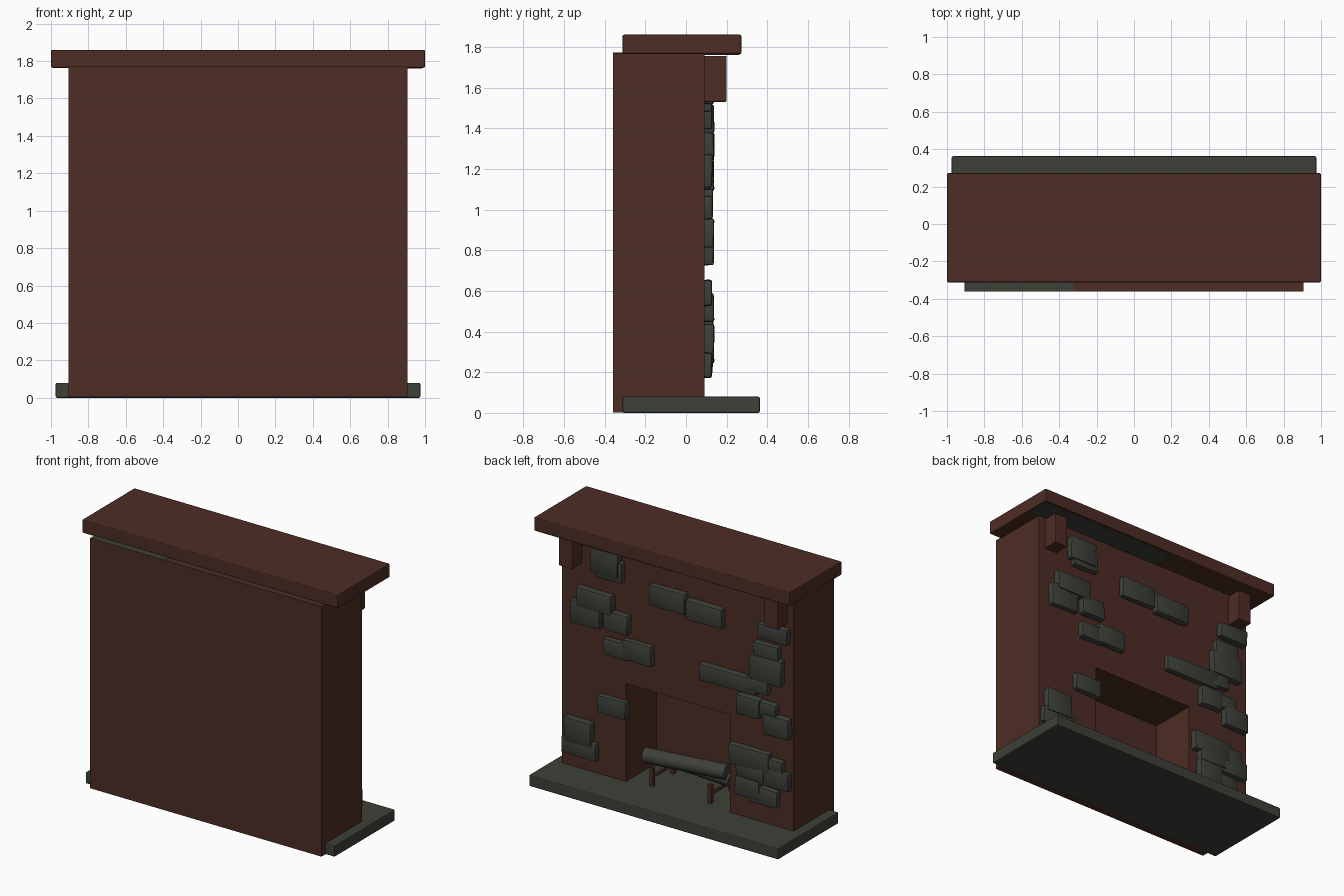
import bpy, bmesh, math, random
from mathutils import Vector

random.seed(4)
if "Cube" in bpy.data.objects:
    bpy.data.objects.remove(bpy.data.objects["Cube"], do_unlink=True)


def material(name, rgb):
    m = bpy.data.materials.new(name)
    m.use_nodes = True
    m.diffuse_color = (*rgb, 1)
    m.node_tree.nodes["Principled BSDF"].inputs["Base Color"].default_value = (*rgb, 1)
    return m


BROWN = material("dark red brown", (0.075, 0.026, 0.018))
STONE = material("grey green stone", (0.047, 0.051, 0.040))


def finish(bm, name, mat):
    mesh = bpy.data.meshes.new(name)
    bm.to_mesh(mesh)
    bm.free()
    mesh.materials.append(mat)
    ob = bpy.data.objects.new(name, mesh)
    bpy.context.collection.objects.link(ob)
    return ob


def box(name, xs, ys, zs, mat, bevel=0, jitter=0):
    """Box between three (low, high) ranges, with optional bevel and uneven corners."""
    bm = bmesh.new()
    bmesh.ops.create_cube(bm, size=1)
    for v in bm.verts:
        v.co = Vector([(r[0] + r[1]) / 2 + c * (r[1] - r[0])
                       for c, r in zip(v.co, (xs, ys, zs))])
        v.co += Vector([random.uniform(-jitter, jitter) for _ in range(3)])
    if bevel:
        bmesh.ops.bevel(bm, geom=bm.edges[:], offset=bevel, segments=2,
                        profile=0.5, affect='EDGES')
    return finish(bm, name, mat)


def rod(name, a, b, radius, mat, sides=16):
    """Cylinder between two points."""
    a, b = Vector(a), Vector(b)
    bm = bmesh.new()
    bmesh.ops.create_cone(bm, cap_ends=True, segments=sides, radius1=radius,
                          radius2=radius, depth=(b - a).length)
    ob = finish(bm, name, mat)
    ob.location = (a + b) / 2
    ob.rotation_euler = (b - a).to_track_quat('Z', 'Y').to_euler()
    select(ob)
    bpy.ops.object.shade_smooth_by_angle(angle=math.radians(40))
    return ob


def select(ob):
    bpy.ops.object.select_all(action='DESELECT')
    ob.select_set(True)
    bpy.context.view_layer.objects.active = ob


# Chimney block with the firebox cut into it
body = box("chimney_block", (-.905, .905), (-.36, .09), (.003, 1.77), BROWN)
cutter = box("firebox_cutter", (-.407, .407), (-.25, .3), (.04, .772), BROWN)
cutter.hide_render = True
cut = body.modifiers.new("firebox", 'BOOLEAN')
cut.operation = 'DIFFERENCE'
cut.solver = 'EXACT'
cut.object = cutter
select(body)
bpy.ops.object.modifier_apply(modifier=cut.name)
bpy.data.objects.remove(cutter, do_unlink=True)

# Hearth slab, mantel shelf and its brackets
box("hearth", (-.975, .975), (-.313, .363), (0, .08), STONE, .008)
box("mantel_shelf", (-1, 1), (-.313, .272), (1.764, 1.86), BROWN, .008)
box("mantel_soffit", (-.1, .985), (.09, .262), (1.761, 1.766), STONE)
box("rear_ledge_strip", (-.9, -.32), (-.359, -.3), (1.768, 1.772), STONE)
for side, s in (("left", 1), ("right", -1)):
    xs = sorted((s * .75, s * .855))
    box(side + "_bracket", xs, (.06, .2), (1.53, 1.756), BROWN, .006)

# Facing stones: centre x, centre z, width, height
STONES = [
    (.55, 1.605, .22, .17), (.52, 1.555, .21, .15), (.63, 1.31, .28, .14),
    (.705, 1.19, .23, .16), (.46, 1.2, .19, .14), (.46, 1.01, .2, .12),
    (.3, 1.03, .23, .14), (.06, 1.47, .28, .15), (-.23, 1.445, .28, .14),
    (-.41, 1.03, .44, .12), (-.765, 1.45, .23, .11), (-.71, 1.29, .19, .14),
    (-.71, 1.18, .25, .18), (-.64, 1.05, .17, .1), (-.575, .885, .18, .14),
    (-.71, .9, .16, .1), (-.79, .8, .2, .15), (.5, .59, .22, .13),
    (.76, .35, .21, .17), (.755, .235, .27, .12), (-.58, .52, .31, .14),
    (-.75, .51, .18, .1), (-.59, .43, .22, .1), (-.77, .42, .23, .13),
    (-.57, .31, .19, .14), (-.69, .28, .22, .12),
]
for i, (x, z, w, h) in enumerate(STONES):
    front = .136 - .007 * (i % 2)
    ob = box(f"facing_stone_{i + 1}", (x - w / 2, x + w / 2), (.07, front),
             (z - h / 2, z + h / 2), STONE, .011, .004)
    select(ob)
    bpy.ops.object.shade_smooth_by_angle(angle=math.radians(35))

# Fire grate: two rails on short legs
for side, x in (("left", .235), ("right", -.22)):
    box(side + "_grate_rail", (x - .01, x + .01), (-.2, .04), (.135, .155), BROWN)
    for part, y, top in (("front", .04, .21), ("rear", -.19, .15)):
        box(f"{side}_grate_{part}_leg", (x - .013, x + .013),
            (y - .013, y + .013), (.07, top), BROWN)

# Logs resting on the grate
rod("upper_log", (.31, .015, .265), (-.27, -.075, .265), .052, STONE)
rod("lower_log", (.24, -.13, .205), (-.29, -.1, .2), .045, STONE)
